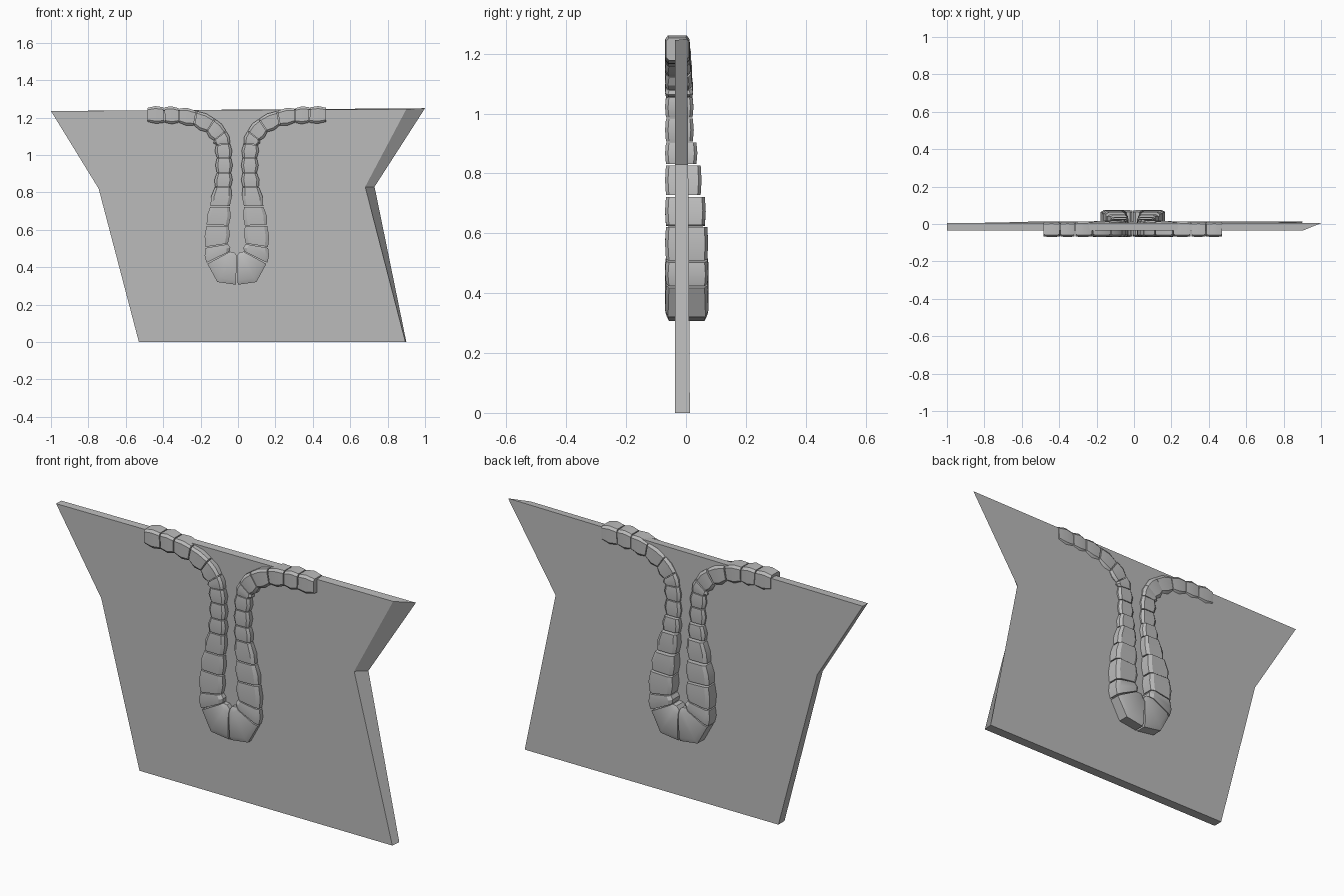
import bpy
import bmesh
from mathutils import Vector

cube = bpy.data.objects.get("Cube")
if cube:
    bpy.data.objects.remove(cube, do_unlink=True)

grey = bpy.data.materials.new("stone_grey")
grey.use_nodes = True
colour = (0.5, 0.5, 0.5, 1)
grey.diffuse_color = colour
grey.node_tree.nodes["Principled BSDF"].inputs["Base Color"].default_value = colour


def make_object(name, bm):
    bmesh.ops.recalc_face_normals(bm, faces=bm.faces)
    mesh = bpy.data.meshes.new(name)
    bm.to_mesh(mesh)
    bm.free()
    mesh.materials.append(grey)
    obj = bpy.data.objects.new(name, mesh)
    bpy.context.collection.objects.link(obj)
    return obj


def loft(bm, rings):
    """Skin a closed solid through rings of equal length."""
    loops = [[bm.verts.new(p) for p in ring] for ring in rings]
    n = len(loops[0])
    for a, b in zip(loops, loops[1:]):
        for i in range(n):
            j = (i + 1) % n
            bm.faces.new((a[i], a[j], b[j], b[i]))
    bm.faces.new(loops[0])
    bm.faces.new(loops[-1])


# Wall slab, with a slanted right edge
front = [(-1, 1.235), (0.9, 1.245), (0.68, 0.83), (0.895, 0), (-0.53, 0), (-0.745, 0.82)]
back = [(-1, 1.235), (1, 1.25), (0.73, 0.83), (0.9, 0), (-0.53, 0), (-0.745, 0.82)]
bm = bmesh.new()
loft(bm, [[(x, -0.036, z) for x, z in front],
          [(x, 0.013 - 0.007 * z, z) for x, z in back]])
make_object("wall_slab", bm)

# Joints between stones: inner x, z, outer x, z, back depth
joints = [
    (.48, 1.255, .48, 1.175, .01), (.39, 1.258, .385, 1.17, .012),
    (.31, 1.253, .31, 1.17, .012), (.215, 1.238, .23, 1.155, .014),
    (.115, 1.195, .165, 1.12, .016), (.055, 1.13, .125, 1.075, .02),
    (.033, 1.06, .115, 1.055, .024), (.028, .985, .11, .985, .025),
    (.028, .905, .11, .905, .026), (.028, .83, .12, .83, .038),
    (.035, .725, .145, .725, .052), (.04, .62, .165, .625, .066),
    (.045, .525, .17, .505, .074), (.035, .485, .165, .42, .075),
    (0, .465, 0, .3, .075),
]


def section(j0, j1, t, bulge, size):
    """Rounded cross-section of a stone, between its two joints."""
    v = [a + (b - a) * t for a, b in zip(j0, j1)]
    inner, outer = Vector((v[0], 0, v[1])), Vector((v[2], 0, v[3]))
    across = (outer - inner).normalized()
    inner -= across * (min(bulge, 0.006) - size)
    outer += across * (bulge - size)
    y0, y1 = -0.07 + size, max(j0[4], j1[4]) - size
    rim = 0.01
    shape = [(0, y0 + rim), (0.14, y0), (0.86, y0), (1, y0 + rim),
             (1, y1 - rim), (0.86, y1), (0.14, y1), (0, y1 - rim)]
    return [inner.lerp(outer, s) + Vector((0, y, 0)) for s, y in shape]


# One limb of separate stones, mirrored to the other side
bm = bmesh.new()
pairs = list(zip(joints, joints[1:]))
for k, (a, b) in enumerate(pairs):
    bulge = 0.045 if k == len(pairs) - 1 else 0.005
    loft(bm, [section(a, b, 0.03, 0, 0.003),
              section(a, b, 0.5, bulge, 0),
              section(a, b, 0.97, 0, 0.003)])
stones = make_object("trim_stones", bm)
stones.location.x = -0.006
mirror = stones.modifiers.new("other_side", 'MIRROR')
mirror.use_clip = False
mirror.use_mirror_merge = False

bpy.ops.object.select_all(action='DESELECT')
stones.select_set(True)
bpy.context.view_layer.objects.active = stones
bpy.ops.object.shade_smooth_by_angle(angle=0.5)
